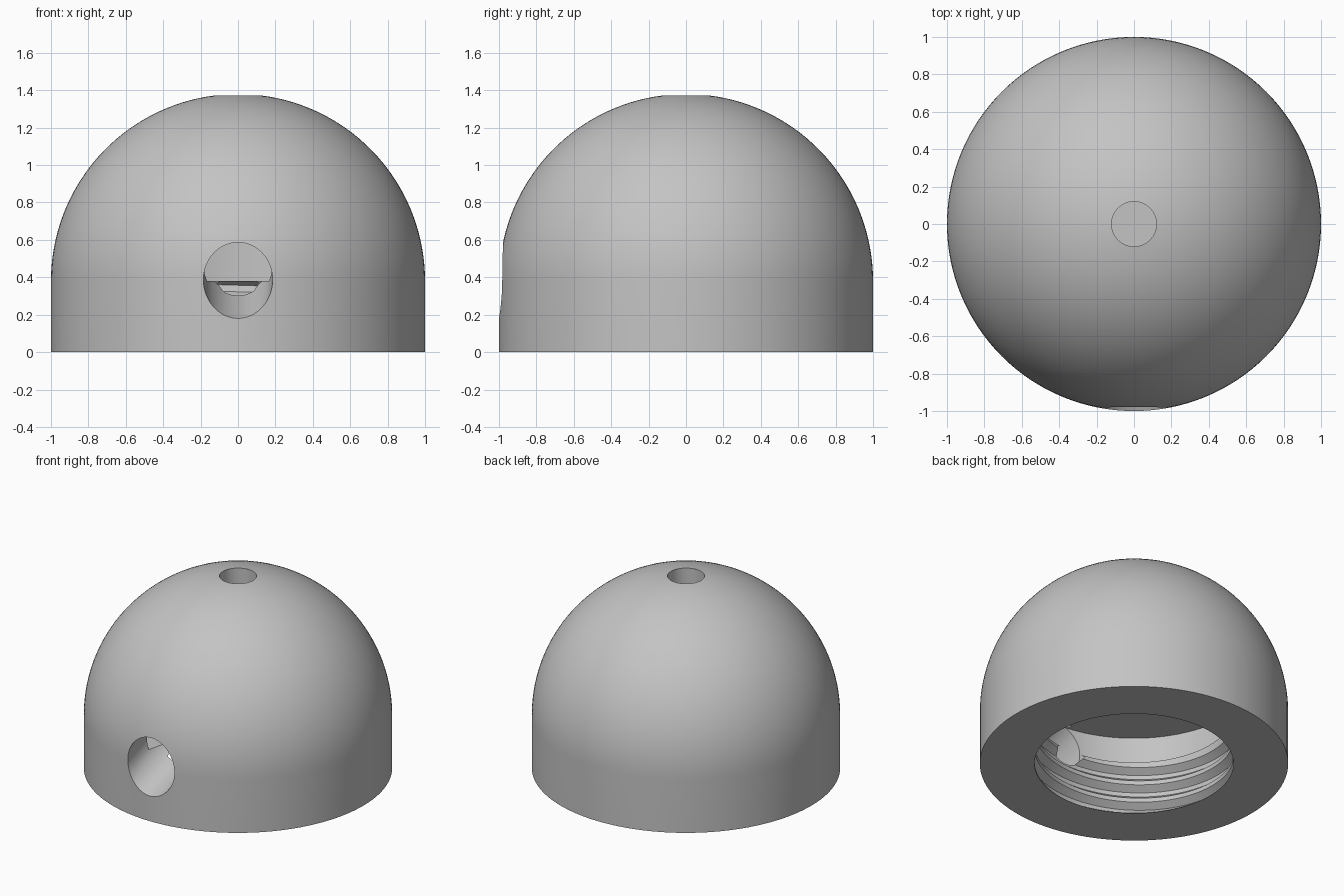
import bpy, bmesh, math
from math import sin, cos, pi, sqrt, radians
from mathutils import Matrix

if "Cube" in bpy.data.objects:
    bpy.data.objects.remove(bpy.data.objects["Cube"])

SEGS = 128
PITCH, THREAD_TOP = 0.13, 0.38          # internal screw thread
CREST, ROOT = 0.645, 0.69
KNOTS = (0.0, 0.23, 0.5, 0.73)          # crest, flank, root, flank in one pitch
CAVITY_R, CEILING = 0.79, 0.645
SPRING = 0.38                           # height where the dome begins
PIN_R, PIN_FLOOR = 0.12, 1.0            # blind hole in the crown

grey = bpy.data.materials.new("plain grey")
grey.use_nodes = True
colour = (0.55, 0.55, 0.55, 1)
grey.diffuse_color = colour
grey.node_tree.nodes["Principled BSDF"].inputs["Base Color"].default_value = colour


def add_object(name, bm):
    mesh = bpy.data.meshes.new(name)
    bm.to_mesh(mesh)
    bm.free()
    mesh.materials.append(grey)
    obj = bpy.data.objects.new(name, mesh)
    bpy.context.collection.objects.link(obj)
    return obj


def thread_radius(z, turn):
    """Radius of the trapezoid thread, fading out at both ends."""
    p = (z / PITCH - turn) % 1.0
    if p < KNOTS[1]:
        k = 0
    elif p < KNOTS[2]:
        k = (p - KNOTS[1]) / (KNOTS[2] - KNOTS[1])
    elif p < KNOTS[3]:
        k = 1
    else:
        k = (1 - p) / (1 - KNOTS[3])
    lead = min(z, THREAD_TOP - z) * 1.5
    return CREST + min(k * (ROOT - CREST), lead)


def section(turn):
    """Half section (radius, height) of the wall at a given part of a turn."""
    pts = [(0, PIN_FLOOR), (PIN_R, PIN_FLOOR)]
    start = math.acos(PIN_R)
    pts += [(cos(a), SPRING + sin(a)) for a in (start * (1 - i / 32) for i in range(33))]
    pts.append((1, 0))
    for k in range(-1, math.ceil(THREAD_TOP / PITCH) + 1):
        for knot in KNOTS:
            z = min(max((k + knot + turn) * PITCH, 0), THREAD_TOP)
            pts.append((thread_radius(z, turn), z))
    pts += [(CAVITY_R, THREAD_TOP), (CAVITY_R, CEILING), (0, CEILING)]
    return pts


# Domed body with crown hole, threaded mouth and wider inner chamber
bm = bmesh.new()
columns = []
for i in range(SEGS + 1):
    a = 2 * pi * i / SEGS
    columns.append([bm.verts.new((r * cos(a), r * sin(a), z)) for r, z in section(i / SEGS)])
for left, right in zip(columns, columns[1:]):
    for j in range(len(left) - 1):
        bm.faces.new((left[j], left[j + 1], right[j + 1], right[j]))
bmesh.ops.remove_doubles(bm, verts=bm.verts, dist=0.0001)
bmesh.ops.recalc_face_normals(bm, faces=bm.faces)
body = add_object("domed_body", bm)

# Round side port, rising inward through the front wall
tilt, outer, inner = radians(21.5), -0.45, 0.32
bm = bmesh.new()
place = (Matrix.Translation((0, -0.985, 0.385)) @ Matrix.Rotation(tilt - pi / 2, 4, 'X')
         @ Matrix.Translation((0, 0, (outer + inner) / 2)))
bmesh.ops.create_cone(bm, cap_ends=True, segments=64, radius1=0.185, radius2=0.185,
                      depth=inner - outer, matrix=place)
cutter = add_object("port_cutter", bm)
cutter.hide_render = True

cut = body.modifiers.new("side_port", 'BOOLEAN')
cut.operation, cut.solver, cut.object = 'DIFFERENCE', 'EXACT', cutter
for obj in bpy.context.selected_objects:
    obj.select_set(False)
bpy.context.view_layer.objects.active = body
body.select_set(True)
bpy.ops.object.modifier_apply(modifier=cut.name)
bpy.data.objects.remove(cutter)
bpy.ops.object.shade_smooth_by_angle(angle=radians(25))
